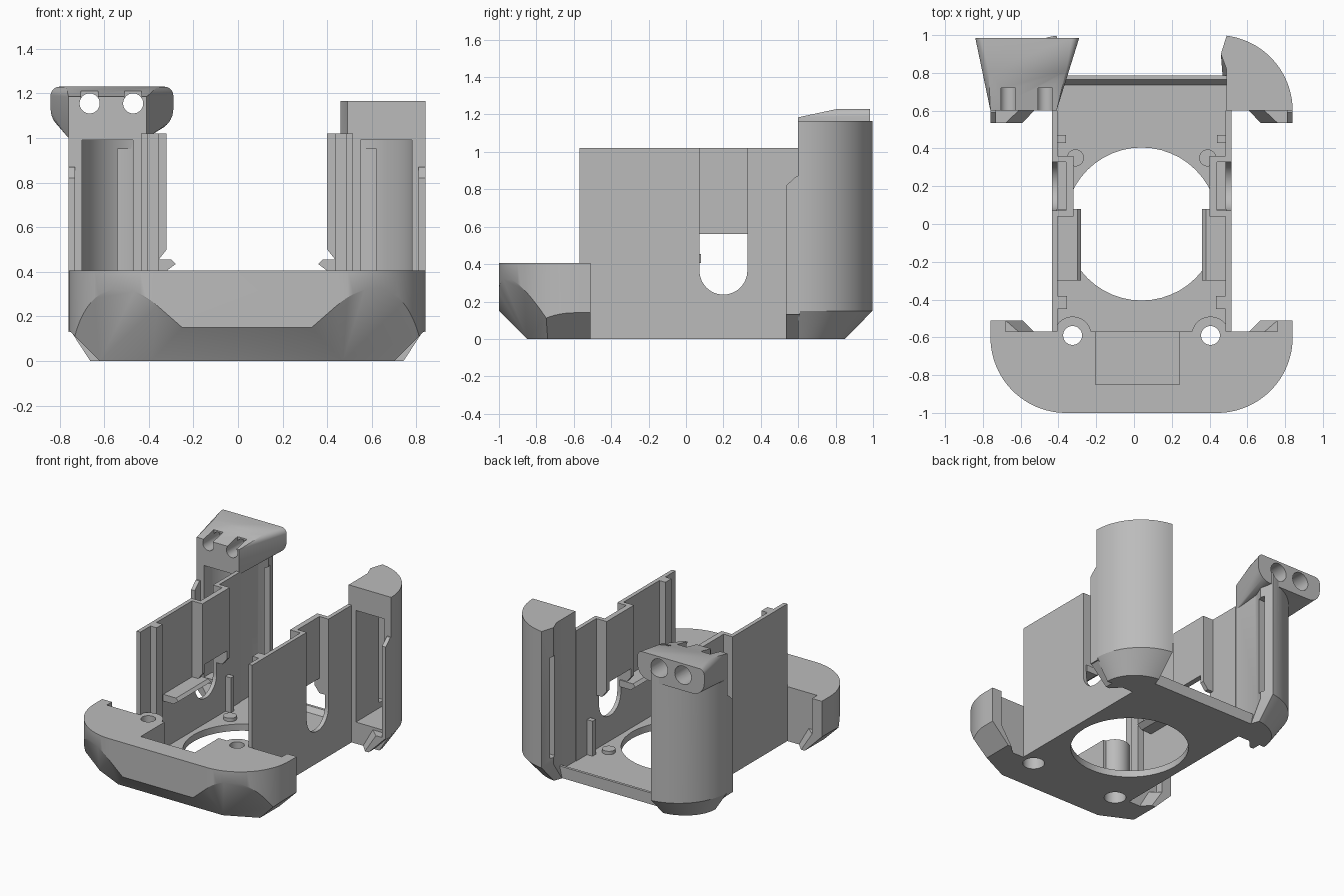
import bpy, bmesh
from math import sin, cos, pi, radians
from mathutils import Vector

cube = bpy.data.objects.get("Cube")
if cube:
    bpy.data.objects.remove(cube, do_unlink=True)

AXIS = 0.04          # the body is symmetric about this x
grey = bpy.data.materials.new("plain_grey")
grey.use_nodes = True
grey.diffuse_color = (0.5, 0.5, 0.5, 1)
grey.node_tree.nodes["Principled BSDF"].inputs["Base Color"].default_value = (0.5, 0.5, 0.5, 1)


def finish(name, bm):
    bmesh.ops.recalc_face_normals(bm, faces=bm.faces)
    mesh = bpy.data.meshes.new(name)
    bm.to_mesh(mesh)
    bm.free()
    mesh.materials.append(grey)
    ob = bpy.data.objects.new(name, mesh)
    ob.location.x = AXIS
    bpy.context.collection.objects.link(ob)
    return ob


def loft(name, rings):
    """Closed solid through rings with equal point counts."""
    bm = bmesh.new()
    rows = [[bm.verts.new(p) for p in ring] for ring in rings]
    n = len(rows[0])
    for a, b in zip(rows, rows[1:]):
        for i in range(n):
            j = (i + 1) % n
            bm.faces.new((a[i], a[j], b[j], b[i]))
    bm.faces.new(rows[0])
    bm.faces.new(rows[-1])
    return finish(name, bm)


def prism(name, outline, z0, z1):
    return loft(name, [[(x, y, z) for x, y in outline] for z in (z0, z1)])


def box(name, x, y, z):
    return prism(name, [(x[0], y[0]), (x[1], y[0]), (x[1], y[1]), (x[0], y[1])], *z)


def side_prism(name, outline, x0, x1):
    return loft(name, [[(x, y, z) for y, z in outline] for x in (x0, x1)])


def arc(cx, cy, r, start, end, n=24):
    return [(cx + r * cos(radians(start + (end - start) * i / n)),
             cy + r * sin(radians(start + (end - start) * i / n))) for i in range(n + 1)]


def disc(name, x, y, r, z0, z1):
    return prism(name, arc(x, y, r, 0, 352.5, 47), z0, z1)


def bore(name, x, z, r, y0, y1):
    return loft(name, [[(px, y, pz) for px, pz in arc(x, z, r, 0, 352.5, 47)] for y in (y0, y1)])


def bake(ob, cuts=(), joins=(), mirror=False, drop=True):
    """Run booleans and mirroring, then drop the helper solids."""
    helpers = [(c, 'UNION') for c in joins] + [(c, 'DIFFERENCE') for c in cuts]
    for helper, kind in helpers:
        helper.hide_render = True
        m = ob.modifiers.new(kind, 'BOOLEAN')
        m.operation, m.object, m.solver = kind, helper, 'EXACT'
    if mirror:
        m = ob.modifiers.new("mirror", 'MIRROR')
        m.use_mirror_merge = False
    dg = bpy.context.evaluated_depsgraph_get()
    mesh = bpy.data.meshes.new_from_object(ob.evaluated_get(dg))
    ob.modifiers.clear()
    ob.data = mesh
    if drop:
        for helper, kind in helpers:
            bpy.data.objects.remove(helper, do_unlink=True)
    return ob


# Front bumper: rounded block with sliced lower edges and corners
right_arc = arc(0.40, -0.6, 0.4, 0, -90)
outline = [(0.80, -0.57)] + right_arc
outline += [(-x, y) for x, y in reversed(outline)]
bumper = prism("front_bumper", outline, 0, 0.405)
bm = bmesh.new()
bm.from_mesh(bumper.data)
slices = [((0, -0.85, 0), (0, -1, -1))]
for s in (-1, 1):
    slices += [((s * 0.43, -0.85, 0), (s * 0.48, -1, -0.55)), ((s * 0.66, 0, 0), (s, 0, -1))]
for co, no in slices:
    geom = bm.verts[:] + bm.edges[:] + bm.faces[:]
    bmesh.ops.bisect_plane(bm, geom=geom, dist=1e-5, plane_co=co, plane_no=Vector(no), clear_outer=True)
    bmesh.ops.holes_fill(bm, edges=[e for e in bm.edges if e.is_boundary])
bmesh.ops.recalc_face_normals(bm, faces=bm.faces)
bm.to_mesh(bumper.data)
bm.free()
bosses = [disc("boss", s * 0.365, -0.59, 0.1, 0, 0.405) for s in (-1, 1)]
cuts = [box("pocket", (-0.245, 0.2), (-0.85, -0.4), (0.04, 0.6))]
for s in (-1, 1):
    cuts += [disc("bolt_hole", s * 0.365, -0.59, 0.05, -0.1, 0.6),
             disc("bolt_head", s * 0.365, -0.59, 0.075, -0.1, 0.25)]
bake(bumper, cuts, bosses)

# Floor plate with the large round opening
floor = box("floor_plate", (-0.475, 0.475), (-0.57, 0.785), (0, 0.05))
cuts = [disc("opening", 0, 0, 0.405, -0.1, 0.2)]
cuts += [disc("bolt_head", s * 0.365, -0.59, 0.075, -0.1, 0.25) for s in (-1, 1)]
bake(floor, cuts)
side_prism("rear_lip", [(0.735, 0.05), (0.765, 0.085), (0.785, 0.085), (0.785, 0.05)], -0.45, 0.45)
for s in (-1, 1):
    disc("floor_pin", s * 0.35, 0.35, 0.045, 0.04, 0.075)

# Side walls with an inward channel panel and a round-ended slot
wall = box("side_walls", (0.445, 0.475), (-0.57, 0.6), (0, 1.02))
panel = loft("panel", [[(0.46, y, 0.45), (0.40, y, 0.45), (0.36, y, 0.50), (0.36, y, 1.02), (0.46, y, 1.02)]
                       for y in (0.04, 0.36)])
slot = side_prism("slot", arc(0.2, 0.365, 0.128, 180, 360) + [(0.328, 0.56), (0.072, 0.56)], 0.3, 0.6)
channel = box("channel", (0.40, 0.6), (0.072, 0.328), (0.5, 1.2))
bake(wall, [slot, channel], [panel], mirror=True)

# Ribs and catch ledges on the inner wall faces
bake(box("front_ribs", (0.395, 0.45), (-0.45, -0.38), (0.04, 1.02)), mirror=True)
bake(box("rear_ribs", (0.40, 0.45), (0.43, 0.47), (0.04, 0.31)), mirror=True)
ledge = loft("catch_ledges", [[(0.45, y, 0.405), (0.36, y, 0.405), (0.32, y, 0.435), (0.34, y, 0.455),
                               (0.45, y, 0.455)] for y in (-0.3, 0.08)])
bake(ledge, mirror=True)

# Rear columns: quarter-round hollow shells with a tapered foot
foot = [(0.45, 0.6), (0.80, 0.6)] + arc(0.40, 0.6, 0.4, 2, 82.8) + [(0.42, 0.9), (0.45, 0.82)]
small = [(0.45 + (x - 0.45) * 0.72, 0.6 + (y - 0.6) * 0.63) for x, y in foot]
column = loft("rear_columns", [[(x, y, 0) for x, y in small],
                               [(x, y, 0.15) for x, y in foot],
                               [(x, y, 1.165) for x, y in foot]])
inside = [(0.51, 0.5), (0.74, 0.5)] + arc(0.40, 0.6, 0.35, 14, 71.7)
cavity = prism("cavity", inside, 0.16, 0.99)
window = box("window", (0.35, 0.58), (0.87, 0.93), (0.2, 0.95))
bake(column, [cavity, window], mirror=True)

# Thin edge tabs and low wedges on columns and bumper
tab = side_prism("column_tabs", [(0.61, 0.13), (0.535, 0.13), (0.535, 0.82), (0.59, 0.87), (0.61, 0.87)], 0.77, 0.80)
bake(tab, mirror=True)
bake(box("bumper_tabs", (0.72, 0.80), (-0.58, -0.51), (0.14, 0.405)), mirror=True)
for name, edge, base in (("column_wedges", 0.535, 0.61), ("bumper_wedges", -0.51, -0.58)):
    wedge = loft(name, [[(0.66, base, 0), (0.66, edge, 0), (0.63, edge, 0), (0.56, base, 0)],
                        [(0.80, base, 0.14), (0.80, edge, 0.14), (0.72, edge, 0.14), (0.64, base, 0.14)]])
    bake(wedge, mirror=True)

# Flared hood on the right column, with two stepped bores
bm = bmesh.new()
points = [(x, y, z) for x in (-0.80, -0.45) for y in (0.6, 0.66) for z in (1.0, 1.185)]
points += [(x, 0.74, 1.215) for x in (-0.80, -0.43)]
points += [(x, 0.81, 1.23) for x in (-0.81, -0.40)]
for cx, cz, r, a in ((-0.78, 1.13, 0.1, 180), (-0.43, 1.13, 0.1, 270),
                     (-0.37, 1.19, 0.04, 0), (-0.84, 1.19, 0.04, 90)):
    points += [(x, 0.985, z) for x, z in arc(cx, cz, r, a, a + 90, 10)]
for p in points:
    bm.verts.new(p)
hull = bmesh.ops.convex_hull(bm, input=bm.verts[:])
bmesh.ops.delete(bm, geom=[v for v in hull["geom_interior"] if isinstance(v, bmesh.types.BMVert)],
                 context='VERTS')
hood = finish("light_hood", bm)
cuts = []
for x in (-0.705, -0.51):
    cuts += [bore("hole", x, 1.155, 0.045, 0.4, 1.2),
             bore("counterbore", x, 1.145, 0.068, 0.80, 1.2),
             box("groove", (x - 0.038, x + 0.038), (0.5, 0.72), (1.155, 1.4))]
bake(bpy.data.objects["rear_columns"], cuts, drop=False)
bake(hood, cuts)

# Smooth the round faces, keep the edges sharp
bpy.ops.object.select_all(action='DESELECT')
for ob in bpy.context.collection.objects:
    if ob.type == 'MESH' and grey.name in ob.data.materials:
        ob.select_set(True)
        bpy.context.view_layer.objects.active = ob
bpy.ops.object.shade_smooth_by_angle(angle=radians(30))
